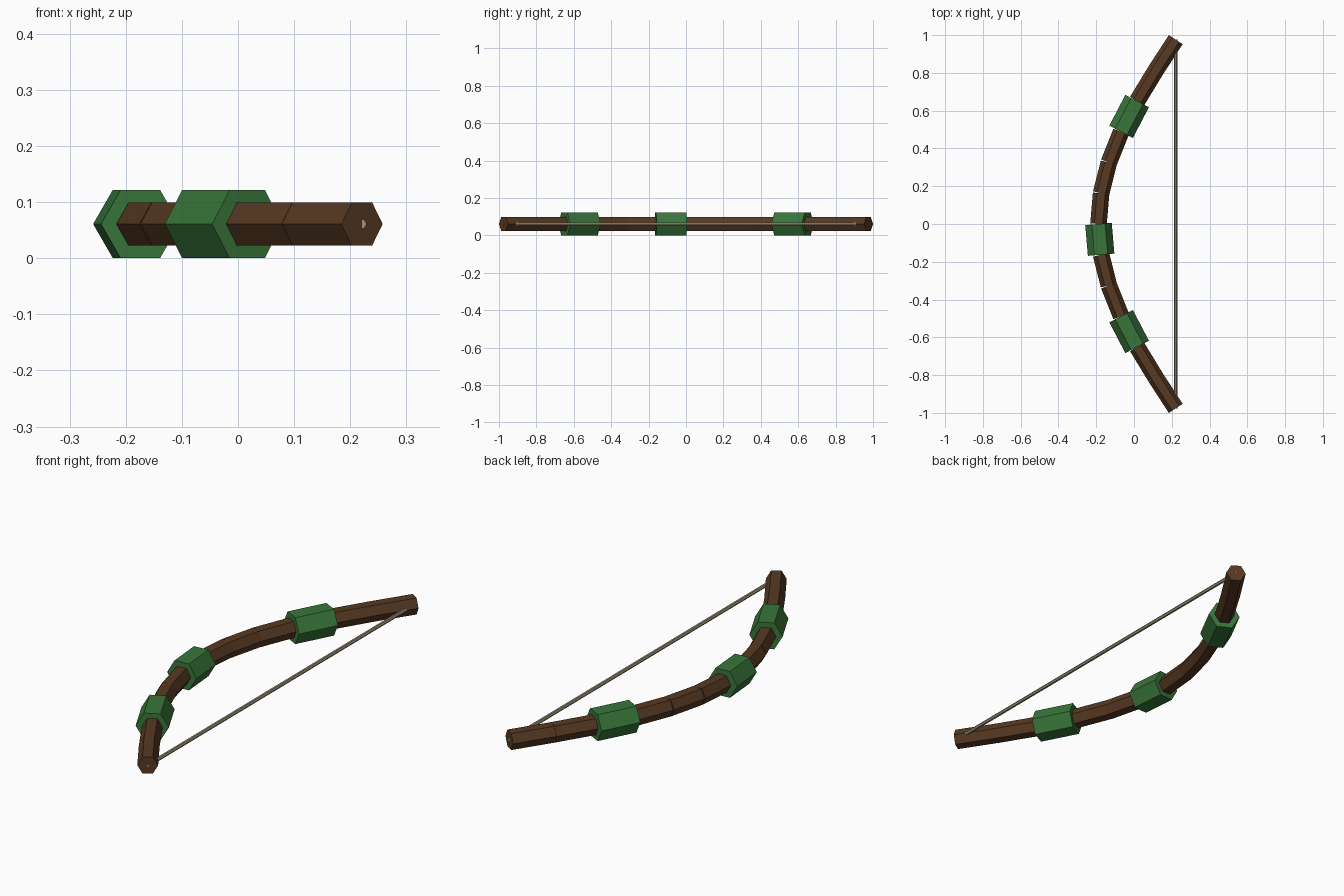
import bpy, math
from mathutils import Vector

if "Cube" in bpy.data.objects:
    bpy.data.objects.remove(bpy.data.objects["Cube"])

def material(name, rgb):
    m = bpy.data.materials.new(name)
    m.diffuse_color = (*rgb, 1)
    m.use_nodes = True
    m.node_tree.nodes["Principled BSDF"].inputs["Base Color"].default_value = m.diffuse_color
    return m

WOOD = material("dark brown wood", (0.095, 0.041, 0.016))
WRAP = material("green wrap", (0.040, 0.180, 0.042))
CORD = material("tan cord", (0.33, 0.29, 0.19))

Z = 0.061        # height of the bow's plane
TIP = 0.976      # half span
N = 6            # straight segments per half

def hex_bar(name, a, b, radius, mat):
    """Flat-shaded hexagonal bar from a to b, with a flat side on top."""
    a, b = Vector(a), Vector(b)
    axis = (b - a).normalized()
    side = Vector((axis.y, -axis.x, 0))
    up = Vector((0, 0, 1))
    ring = [side * math.cos(k * math.pi / 3) * radius +
            up * math.sin(k * math.pi / 3) * radius for k in range(6)]
    verts = [a + r for r in ring] + [b + r for r in ring]
    faces = [(k, k + 6, (k + 1) % 6 + 6, (k + 1) % 6) for k in range(6)]
    faces += [tuple(range(6)), tuple(range(11, 5, -1))]
    mesh = bpy.data.meshes.new(name)
    mesh.from_pydata(verts, [], faces)
    mesh.materials.append(mat)
    mesh.update()
    ob = bpy.data.objects.new(name, mesh)
    bpy.context.collection.objects.link(ob)
    return ob

def joint(i):
    """Point on the bow's curve, i from -N to N."""
    t = i / N
    return (-0.188 + 0.409 * (1 - math.cos(t * math.pi / 2)), t * TIP, Z)

# Limb segments, with thicker green wraps at the grip and on each limb
wraps = {-4: "lower_wrap", -1: "grip", 3: "upper_wrap"}
for i in range(-N, N):
    if i in wraps:
        hex_bar(wraps[i], joint(i), joint(i + 1), 0.0704, WRAP)
    else:
        hex_bar("limb_segment", joint(i), joint(i + 1), 0.0438, WOOD)

# Bowstring from tip to tip
hex_bar("bowstring", joint(-N), joint(N), 0.0085, CORD)
